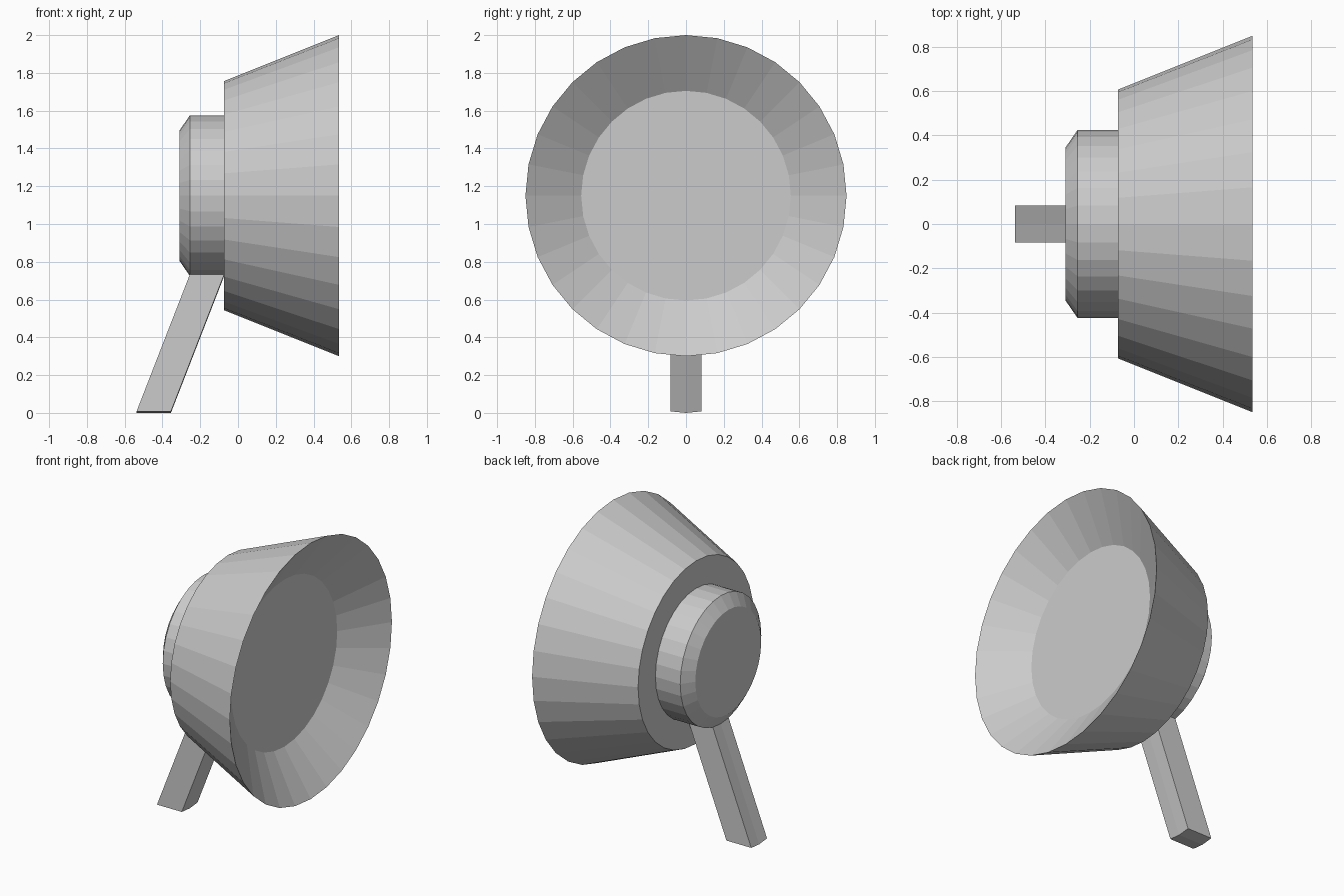
import bpy, bmesh
from math import sin, cos, tau
from mathutils import Vector

if "Cube" in bpy.data.objects:
    bpy.data.objects.remove(bpy.data.objects["Cube"])

SIDES = 32
AXIS_Z = 1.15

# Lathe profile along the x axis as (x, radius): rear cap, hub, flared shade, recessed lens
PROFILE = [(-0.31, 0.345), (-0.255, 0.425), (-0.073, 0.425),
           (-0.073, 0.607), (0.535, 0.85), (0.34, 0.555)]
HUB_BAND = 1

bm = bmesh.new()


def ring(x, r):
    # First vertex sits at the bottom of the circle
    return [bm.verts.new((x, r * sin(tau * i / SIDES), AXIS_Z - r * cos(tau * i / SIDES)))
            for i in range(SIDES)]


# Revolved lamp body
rings = [ring(x, r) for x, r in PROFILE]
bands = []
for a, b in zip(rings, rings[1:]):
    bands.append([bm.faces.new((a[i], a[(i + 1) % SIDES], b[(i + 1) % SIDES], b[i]))
                  for i in range(SIDES)])
bm.faces.new(rings[0])
bm.faces.new(rings[-1])
bmesh.ops.recalc_face_normals(bm, faces=bm.faces)

# Leaning leg, extruded from the two lowest hub faces
base = [bands[HUB_BAND][0], bands[HUB_BAND][-1]]
leg = bmesh.ops.extrude_face_region(bm, geom=base)
foot = [g for g in leg["geom"] if isinstance(g, bmesh.types.BMVert)]
bmesh.ops.translate(bm, verts=foot, vec=Vector((-0.282, 0, -0.725)))
bmesh.ops.delete(bm, geom=[f for f in base if f.is_valid], context='FACES')
bmesh.ops.recalc_face_normals(bm, faces=bm.faces)

mesh = bpy.data.meshes.new("spotlight_with_leg")
bm.to_mesh(mesh)
bm.free()
bpy.context.collection.objects.link(bpy.data.objects.new("spotlight_with_leg", mesh))
